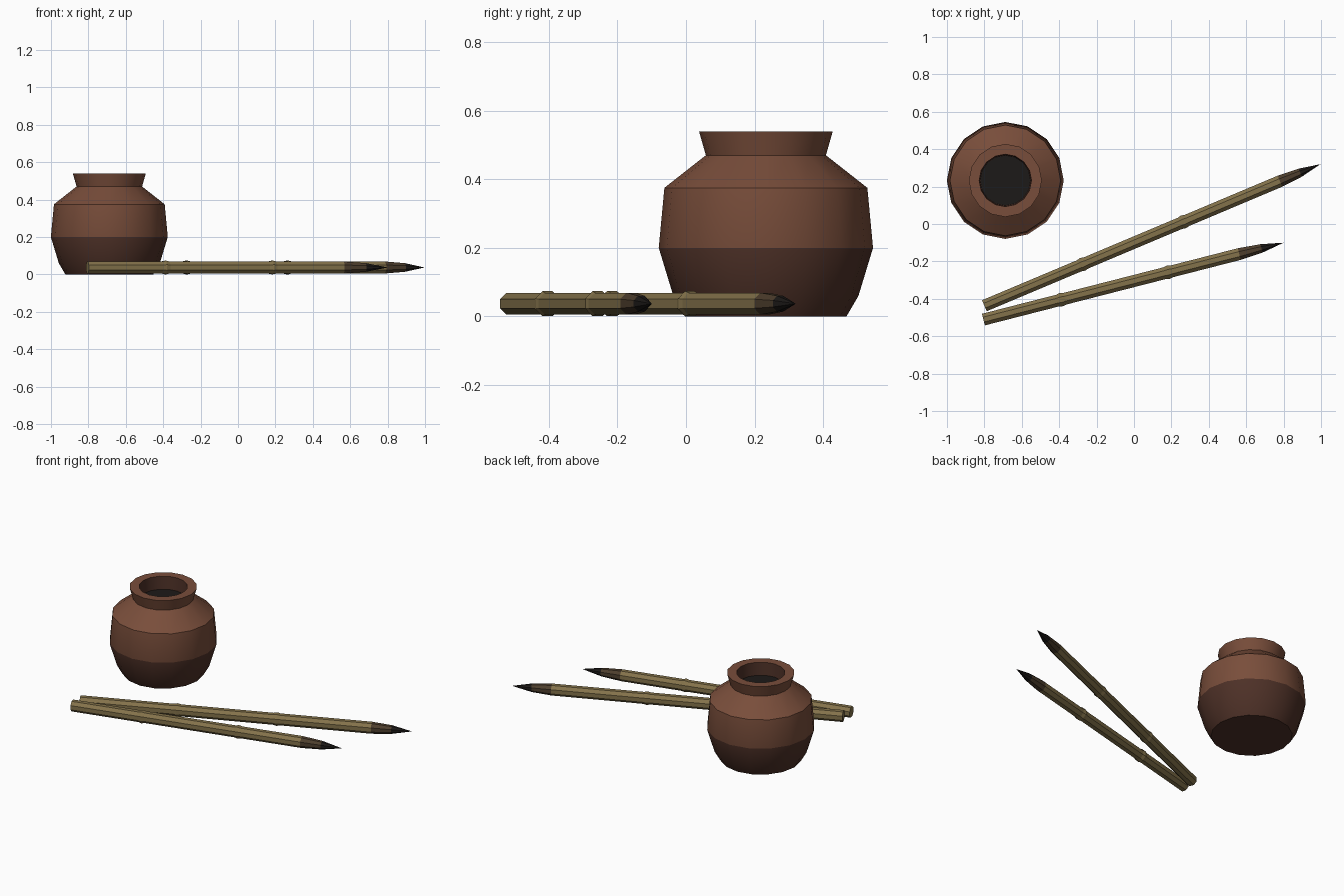
import bpy, bmesh, math
from mathutils import Matrix, Vector

if "Cube" in bpy.data.objects:
    bpy.data.objects.remove(bpy.data.objects["Cube"])


def material(name, rgb):
    m = bpy.data.materials.new(name)
    m.diffuse_color = (*rgb, 1)
    m.use_nodes = True
    m.node_tree.nodes["Principled BSDF"].inputs["Base Color"].default_value = m.diffuse_color
    return m


CLAY = material("clay", (0.19, 0.075, 0.043))
DARK_CLAY = material("dark_clay", (0.075, 0.03, 0.02))
INK = material("ink", (0.012, 0.01, 0.009))
REED = material("reed", (0.23, 0.17, 0.07))
STAIN = material("stained_reed", (0.075, 0.048, 0.026))


def lathe(name, profile, sides, mats, matrix, phase=0.0, smooth=None):
    """Revolve (radius, height) points; mats holds one material per band, ends are capped."""
    bm = bmesh.new()
    slots = list(dict.fromkeys(mats))
    rings = []
    for r, h in profile:
        if r == 0:
            rings.append([bm.verts.new((0, 0, h))] * sides)
        else:
            angles = [phase + math.tau * i / sides for i in range(sides)]
            rings.append([bm.verts.new((r * math.cos(a), r * math.sin(a), h)) for a in angles])
    for a, b, m in zip(rings, rings[1:], mats):
        for i in range(sides):
            j = (i + 1) % sides
            corners = list(dict.fromkeys((a[i], a[j], b[j], b[i])))
            bm.faces.new(corners).material_index = slots.index(m)
    for ring, m in ((rings[0][::-1], mats[0]), (rings[-1], mats[-1])):
        if ring[0] is not ring[1]:
            bm.faces.new(ring).material_index = slots.index(m)
    bmesh.ops.recalc_face_normals(bm, faces=bm.faces)
    mesh = bpy.data.meshes.new(name)
    bm.to_mesh(mesh)
    bm.free()
    for m in slots:
        mesh.materials.append(m)
    obj = bpy.data.objects.new(name, mesh)
    bpy.context.collection.objects.link(obj)
    obj.matrix_world = matrix
    if smooth:
        bpy.ops.object.select_all(action='DESELECT')
        obj.select_set(True)
        bpy.context.view_layer.objects.active = obj
        bpy.ops.object.shade_smooth_by_angle(angle=math.radians(smooth))
    return obj


# Clay pot with a dark lower glaze and a flared, hollow neck
POT = Matrix.Translation((-0.688, 0.233, 0))
lathe("ink_pot",
      [(0.235, 0), (0.27, 0.06), (0.3125, 0.2), (0.296, 0.375), (0.175, 0.47),
       (0.195, 0.54), (0.14, 0.54), (0.135, 0.455)],
      16, [DARK_CLAY] * 2 + [CLAY] * 4 + [DARK_CLAY], POT, smooth=30)

# Ink surface inside the neck
lathe("ink_surface", [(0.134, 0.45), (0.134, 0.46)], 16, [INK], POT)


# Octagonal reed pens with two raised joints, a stained shoulder and a black nib
def pen(name, start, tip, joints, tip_length):
    a, b = Vector((*start, 0.037)), Vector((*tip, 0.037))
    d = (b - a).normalized()
    length = (b - a).length
    side = Vector((0, 0, 1)).cross(d)
    frame = Matrix((side, Vector((0, 0, 1)), -side.cross(Vector((0, 0, 1))))).transposed()
    if frame.col[2].dot(d) < 0:
        frame.col[2] = d
    r, neck = 0.0346, length - tip_length
    profile = [(r, 0)]
    for j in joints:
        profile += [(r, j - 0.02), (r * 1.14, j), (r, j + 0.02)]
    profile += [(r, neck), (0.025, neck + tip_length * 0.5), (0, length)]
    mats = [REED] * (len(profile) - 3) + [STAIN, INK]
    lathe(name, profile, 8, mats, Matrix.Translation(a) @ frame.to_4x4(), math.pi / 8)


pen("long_reed_pen", (-0.80, -0.437), (0.997, 0.32), (0.57, 1.155), 0.235)
pen("short_reed_pen", (-0.805, -0.511), (0.80, -0.10), (0.43, 1.02), 0.245)
